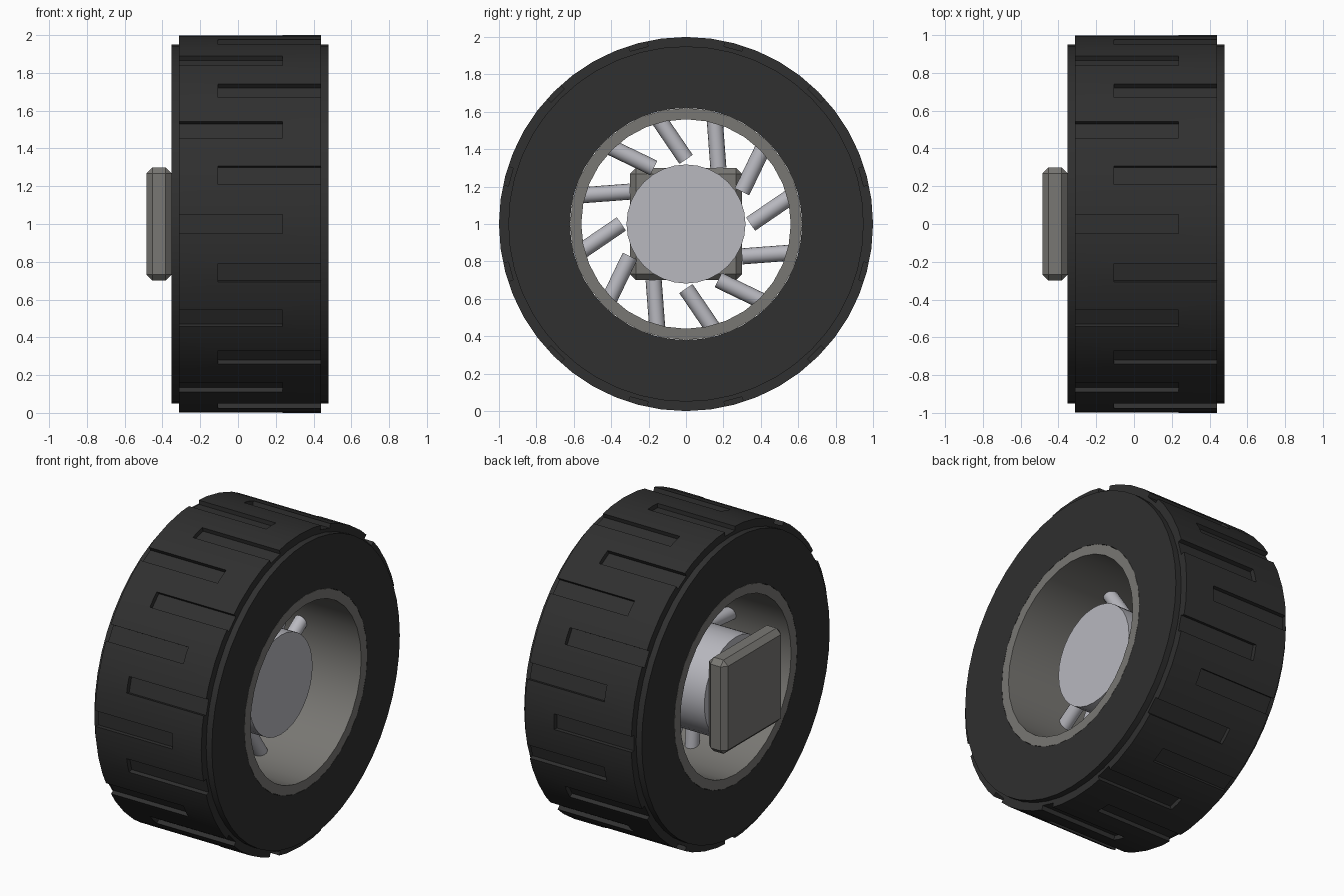
import bpy, bmesh
from math import pi, sqrt, radians
from mathutils import Matrix, Vector

if "Cube" in bpy.data.objects:
    bpy.data.objects.remove(bpy.data.objects["Cube"], do_unlink=True)

X_IN, X_OUT = -0.352, 0.48          # wheel side planes
X_MID = (X_IN + X_OUT) / 2
CENTRE = Vector((0, 0, 1))          # wheel axle position
UPRIGHT = Matrix.Rotation(pi / 2, 4, 'Y')


def material(name, rgb):
    m = bpy.data.materials.new(name)
    m.use_nodes = True
    m.diffuse_color = (*rgb, 1)
    bsdf = m.node_tree.nodes["Principled BSDF"]
    bsdf.inputs["Base Color"].default_value = (*rgb, 1)
    bsdf.inputs["Roughness"].default_value = 0.7
    return m


RUBBER = material("black rubber", (0.029, 0.029, 0.029))
STEEL = material("warm grey steel", (0.19, 0.185, 0.172))
ALLOY = material("pale alloy", (0.48, 0.48, 0.52))


def make(name, bm, mat):
    bmesh.ops.recalc_face_normals(bm, faces=bm.faces)
    me = bpy.data.meshes.new(name)
    bm.to_mesh(me)
    bm.free()
    ob = bpy.data.objects.new(name, me)
    ob.location = CENTRE
    bpy.context.collection.objects.link(ob)
    if mat:
        me.materials.append(mat)
    return ob


def activate(ob):
    bpy.ops.object.select_all(action='DESELECT')
    ob.select_set(True)
    bpy.context.view_layer.objects.active = ob


def smooth(ob):
    activate(ob)
    bpy.ops.object.shade_smooth_by_angle(angle=radians(30))


def lathe(name, profile, steps, mat):
    """Closed (x, radius) profile turned about the axle."""
    bm = bmesh.new()
    rings = []
    for i in range(steps):
        turn = Matrix.Rotation(2 * pi * i / steps, 4, 'X')
        rings.append([bm.verts.new(turn @ Vector((x, 0, r))) for x, r in profile])
    n = len(profile)
    for i in range(steps):
        a, b = rings[i], rings[(i + 1) % steps]
        for j in range(n):
            k = (j + 1) % n
            bm.faces.new((a[j], a[k], b[k], b[j]))
    return make(name, bm, mat)


def cylinder(bm, radius, depth, matrix, sides):
    bmesh.ops.create_cone(bm, cap_ends=True, segments=sides, radius1=radius,
                          radius2=radius, depth=depth, matrix=matrix)


# Tyre with a raised tread band
SHOULDER, RIM_R, HOLE_R = 0.04, 0.62, 0.56
t_in, t_out = X_IN + SHOULDER, X_OUT - SHOULDER
tyre = lathe("tyre", [(X_IN, RIM_R), (X_IN, 0.95), (t_in, 0.95), (t_in, 1),
                      (t_out, 1), (t_out, 0.95), (X_OUT, 0.95), (X_OUT, RIM_R)],
             48, RUBBER)

# Tread grooves, alternately open to either shoulder
bm = bmesh.new()
for i in range(24):
    x0, x1 = (X_IN - 0.05, 0.235) if i % 2 == 0 else (-0.105, X_OUT + 0.05)
    place = (Matrix.Rotation(i * pi / 12, 4, 'X')
             @ Matrix.Translation(((x0 + x1) / 2, 0, 1.02))
             @ Matrix.Diagonal((x1 - x0, 0.1, 0.1, 1)))
    bmesh.ops.create_cube(bm, size=1, matrix=place)
cutter = make("groove_cutter", bm, None)
cutter.hide_render = True
cut = tyre.modifiers.new("grooves", 'BOOLEAN')
cut.operation = 'DIFFERENCE'
cut.solver = 'EXACT'
cut.object = cutter
activate(tyre)
bpy.ops.object.modifier_apply(modifier=cut.name)
bpy.data.objects.remove(cutter, do_unlink=True)
smooth(tyre)

# Rim barrel
smooth(lathe("rim", [(X_IN, HOLE_R), (X_IN, RIM_R), (X_OUT, RIM_R), (X_OUT, HOLE_R)],
             32, STEEL))

# Hub drum
hub_end = 0.305
bm = bmesh.new()
cylinder(bm, 0.318, hub_end - X_IN,
         Matrix.Translation(((hub_end + X_IN) / 2, 0, 0)) @ UPRIGHT, 32)
smooth(make("hub", bm, ALLOY))

# Slanted spokes, each offset sideways from the axle
OFFSET, START = 0.195, 0.285
END = sqrt(HOLE_R ** 2 - OFFSET ** 2) + 0.035
bm = bmesh.new()
for i in range(12):
    place = (Matrix.Rotation(radians(4.3 + 30 * i), 4, 'X')
             @ Matrix.Translation((X_MID, OFFSET, (START + END) / 2)))
    cylinder(bm, 0.043, END - START, place, 16)
smooth(make("spokes", bm, ALLOY))

# Bevelled square mounting block on the inner side
bm = bmesh.new()
x0 = -0.485
bmesh.ops.create_cube(bm, size=1, matrix=Matrix.Translation(((x0 + X_IN) / 2, 0, 0))
                      @ Matrix.Diagonal((X_IN - x0, 0.6, 0.6, 1)))
bmesh.ops.bevel(bm, geom=bm.edges[:], offset=0.032, segments=1, affect='EDGES')
make("mounting_block", bm, STEEL)
